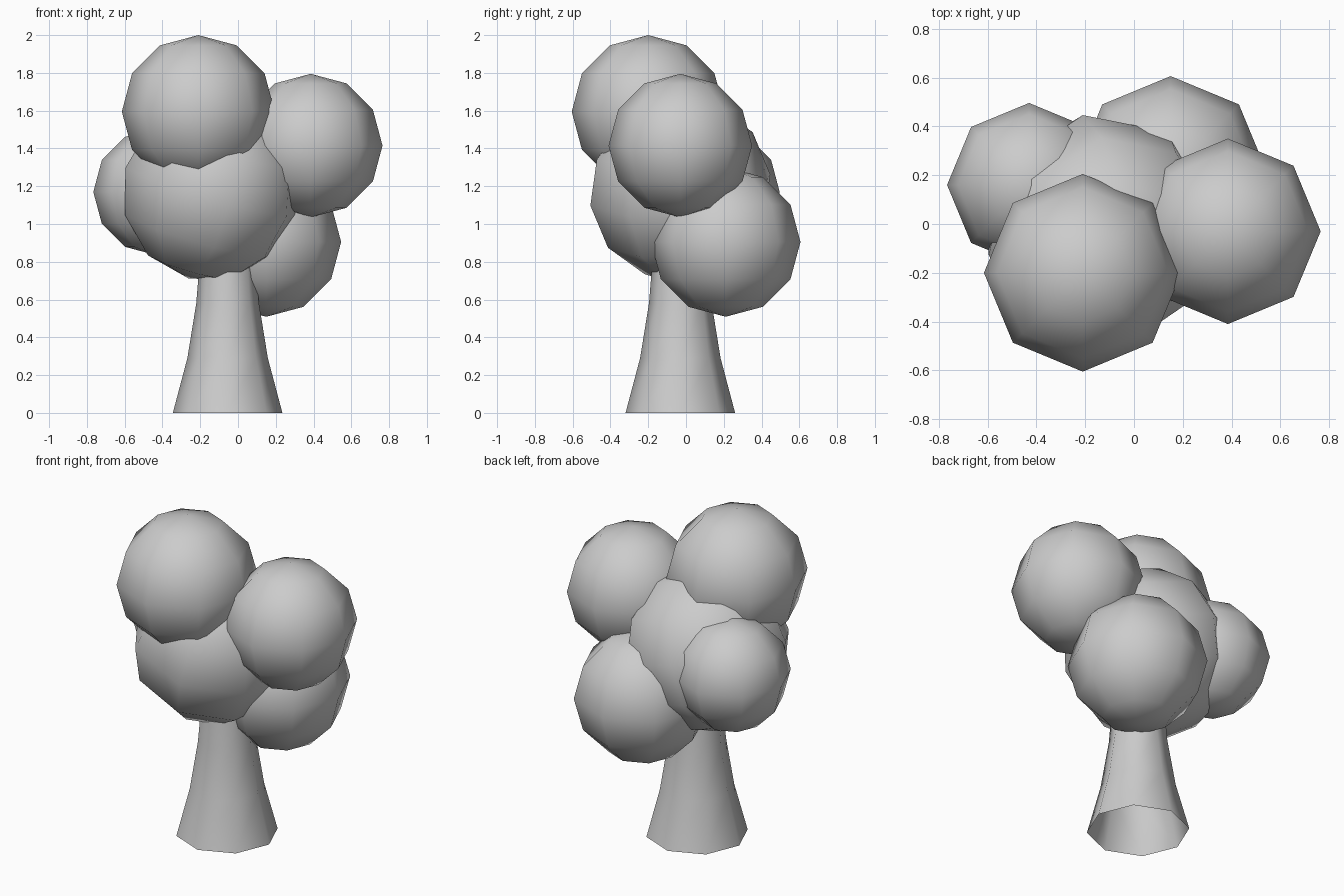
import bpy, bmesh
from math import radians, cos, sin, pi

if "Cube" in bpy.data.objects:
    bpy.data.objects.remove(bpy.data.objects["Cube"])


def finish(name, bm):
    me = bpy.data.meshes.new(name)
    bmesh.ops.recalc_face_normals(bm, faces=bm.faces)
    for f in bm.faces:
        f.smooth = True
    bm.to_mesh(me)
    bm.free()
    ob = bpy.data.objects.new(name, me)
    bpy.context.collection.objects.link(ob)
    return ob


def leaf_ball(name, centre, radius, tilt=(0, 0, 0)):
    bm = bmesh.new()
    bmesh.ops.create_uvsphere(bm, u_segments=8, v_segments=6, radius=radius)
    ob = finish(name, bm)
    ob.location = centre
    ob.rotation_euler = [radians(a) for a in tilt]


# Foliage: low-poly smooth balls, the middle one tilted
leaf_ball("foliage_top", (-0.21, -0.20, 1.595), 0.405)
leaf_ball("foliage_right", (0.385, -0.03, 1.415), 0.38)
leaf_ball("foliage_back", (0.15, 0.21, 0.905), 0.396)
leaf_ball("foliage_left", (-0.43, 0.16, 1.17), 0.336)
leaf_ball("foliage_middle", (-0.13, -0.03, 1.18), 0.49, (10, 14, 12))

# Trunk: open flared eight-sided tube
bm = bmesh.new()
rings = []
for z, r in [(0, 0.29), (0.29, 0.213), (0.58, 0.166), (0.9, 0.14)]:
    rings.append([bm.verts.new((-0.055 + r * cos(i * pi / 4),
                                -0.03 + r * sin(i * pi / 4), z))
                  for i in range(8)])
for a, b in zip(rings, rings[1:]):
    for i in range(8):
        j = (i + 1) % 8
        bm.faces.new((a[i], a[j], b[j], b[i]))
finish("trunk", bm)
